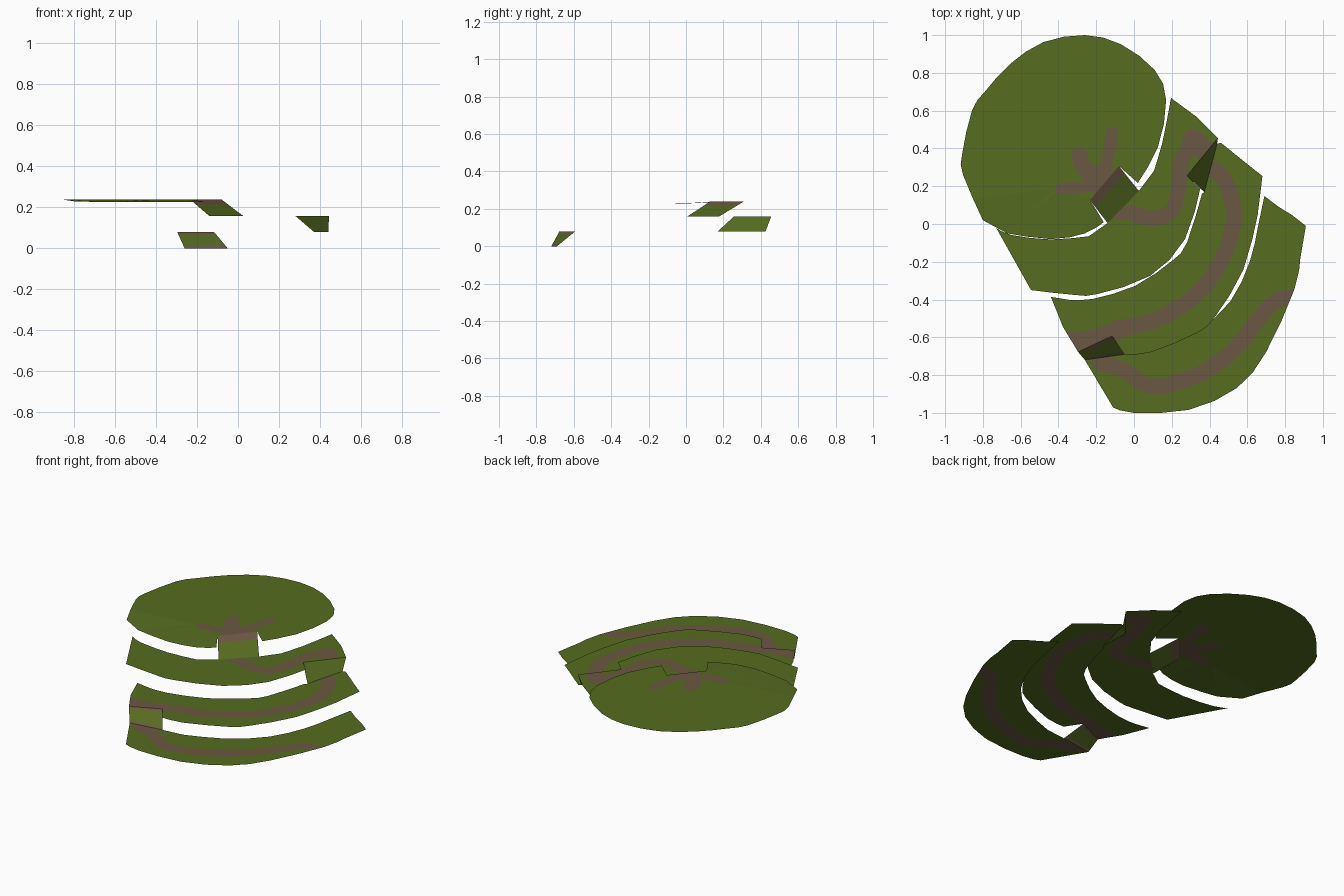
import bpy, math
from mathutils import Vector
from mathutils.geometry import delaunay_2d_cdt

if "Cube" in bpy.data.objects:
    bpy.data.objects.remove(bpy.data.objects["Cube"])


def material(name, rgb):
    m = bpy.data.materials.new(name)
    m.diffuse_color = (*rgb, 1)
    m.use_nodes = True
    m.node_tree.nodes["Principled BSDF"].inputs["Base Color"].default_value = m.diffuse_color
    return m


GRASS = material("grass_green", (0.093, 0.150, 0.0145))
DIRT = material("dirt_brown", (0.147, 0.096, 0.054))
Z = [0.0, 0.079, 0.158, 0.238]      # terrace heights, low to high


def smooth(pts, n=2):
    """Curve through the points, n segments between neighbours."""
    p = [Vector(q) for q in pts]
    out = []
    for i in range(len(p) - 1):
        a, b, c, d = p[max(i - 1, 0)], p[i], p[i + 1], p[min(i + 2, len(p) - 1)]
        for k in range(n):
            t = k / n
            out.append(b + 0.5 * t * (c - a + t * (2 * a - 5 * b + 4 * c - d
                                                   + t * (3 * b - a - 3 * c + d))))
    return out + [p[-1]]


def inside(c, poly):
    hit = False
    for a, b in zip(poly, poly[1:] + poly[:1]):
        if (a.y > c.y) != (b.y > c.y):
            if c.x < a.x + (c.y - a.y) * (b.x - a.x) / (b.y - a.y):
                hit = not hit
    return hit


def disc(c, r):
    return [Vector((c[0] + r * math.cos(k * math.pi / 5), c[1] + r * math.sin(k * math.pi / 5)))
            for k in range(10)]


def strip(pts, r):
    """Path of half width r as quads, with a rounded start."""
    line = smooth(pts, 3)
    left, right = [], []
    for i, p in enumerate(line):
        d = (line[min(i + 1, len(line) - 1)] - line[max(i - 1, 0)]).normalized()
        n = Vector((-d.y, d.x)) * r
        left.append(p + n)
        right.append(p - n)
    quads = [[left[i], left[i + 1], right[i + 1], right[i]] for i in range(len(line) - 1)]
    return quads + [disc(pts[0], r)]


def add_mesh(name, verts, faces, mats):
    me = bpy.data.meshes.new(name)
    me.from_pydata(verts, [], faces)
    me.materials.append(GRASS)
    me.materials.append(DIRT)
    for poly, m in zip(me.polygons, mats):
        poly.material_index = m
    bpy.context.collection.objects.link(bpy.data.objects.new(name, me))


def terrace(name, outline, path, height):
    """Flat sheet with the path cut into it; height is a function of y."""
    outline = [Vector(p) for p in outline]
    pts, edges = [], []
    for poly in [outline] + path:
        s, n = len(pts), len(poly)
        pts += poly
        edges += [(s + i, s + (i + 1) % n) for i in range(n)]
    v, _, tris, *_ = delaunay_2d_cdt(pts, edges, [], 0, 1e-5)
    faces, mats = [], []
    for t in tris:
        a, b, c = (v[i] for i in t)
        area = (b - a).x * (c - a).y - (b - a).y * (c - a).x
        mid = (a + b + c) / 3
        if abs(area) < 1e-9 or not inside(mid, outline):
            continue
        faces.append(list(t) if area > 0 else list(t)[::-1])
        mats.append(int(any(inside(mid, q) for q in path)))
    used = sorted({i for f in faces for i in f})
    new = {old: k for k, old in enumerate(used)}
    add_mesh(name, [(v[i].x, v[i].y, height(v[i].y)) for i in used],
             [[new[i] for i in f] for f in faces], mats)


def ramp(name, top, bottom, level, cuts):
    """Sloping quad from one terrace to the next; cuts are (end, material)."""
    verts, faces, mats, start = [], [], [], 0
    for t in [0] + [c[0] for c in cuts]:
        for a, b in zip(top, bottom):
            p = Vector(a).lerp(Vector(b), t)
            verts.append((p.x, p.y, Z[level + 1] + (Z[level] - Z[level + 1]) * t))
    for k, (_, m) in enumerate(cuts):
        faces.append((2 * k, 2 * k + 2, 2 * k + 3, 2 * k + 1))
        mats.append(m)
    add_mesh(name, verts, faces, mats)


# ramp edges: (left, right) at the top and at the bottom
r3_top, r3_bot = [(-0.233, 0.127), (-0.08, 0.307)], [(-0.14, 0.005), (0.026, 0.175)]
r2_top, r2_bot = [(0.28, 0.255), (0.444, 0.455)], [(0.372, 0.169), (0.44, 0.425)]
r1_top, r1_bot = [(-0.296, -0.677), (-0.116, -0.593)], [(-0.26, -0.72), (-0.05, -0.69)]

# top plateau, with a notch for its ramp
plateau = (
    smooth([(0.02, 0.217), (0.127, 0.407), (0.17, 0.656), (0.11, 0.815), (-0.07, 0.952),
            (-0.26, 1.0), (-0.48, 0.963), (-0.656, 0.847), (-0.79, 0.70), (-0.857, 0.603),
            (-0.91, 0.37), (-0.905, 0.26), (-0.80, 0.02)])
    + smooth([(-0.67, -0.05), (-0.44, -0.08), (-0.26, -0.05), (-0.16, 0.01)])
    + r3_top)
fingers = (strip([(-0.115, 0.487), (-0.135, 0.37), (-0.17, 0.20)], 0.032)
           + strip([(-0.29, 0.366), (-0.26, 0.29), (-0.15, 0.20)], 0.042)
           + strip([(-0.39, 0.185), (-0.285, 0.195), (-0.15, 0.22)], 0.032)
           + [disc((-0.17, 0.235), 0.085)])
terrace("top_plateau", plateau, fingers,
        lambda y: Z[3] - 0.012 * min(1, max(0, (0.12 - y) / 0.14)))

# upper terrace
upper = (
    smooth([(0.196, 0.667), (0.333, 0.566), (0.444, 0.455)], 1) + [r2_top[0]]
    + smooth([(0.35, 0.185), (0.27, -0.08), (0.085, -0.275), (-0.19, -0.37), (-0.31, -0.376),
              (-0.545, -0.35)])
    + smooth([(-0.73, -0.02), (-0.65, -0.058), (-0.44, -0.082), (-0.24, -0.065)]) + r3_bot
    + smooth([(0.105, 0.28), (0.15, 0.43), (0.196, 0.667)])[:-1])
terrace("upper_terrace", upper,
        strip([(-0.10, 0.06), (-0.02, 0.06), (0.10, 0.03), (0.20, 0.07), (0.235, 0.19),
               (0.25, 0.32), (0.30, 0.43)], 0.04)
        + strip([(0.31, 0.45), (0.36, 0.40), (0.42, 0.34)], 0.055),
        lambda y: Z[2])

# middle terrace
middle = (
    [r2_bot[0], r2_bot[1], (0.46, 0.43), (0.60, 0.317), (0.68, 0.254)]
    + smooth([(0.655, 0.05), (0.58, -0.24), (0.43, -0.49), (0.333, -0.577), (0.085, -0.68),
              (-0.05, -0.692)])
    + [r1_top[1], r1_top[0]]
    + smooth([(-0.376, -0.545), (-0.44, -0.386)], 1)
    + smooth([(-0.34, -0.402), (-0.22, -0.397), (0.005, -0.328), (0.20, -0.196), (0.28, -0.10),
              (0.36, 0.16)]))
terrace("middle_terrace", middle,
        strip([(0.43, 0.29), (0.48, 0.23), (0.525, 0.10), (0.52, -0.03), (0.47, -0.18),
               (0.38, -0.32), (0.27, -0.42), (0.11, -0.51), (-0.05, -0.55)], 0.042)
        + strip([(-0.06, -0.55), (-0.20, -0.605), (-0.38, -0.625)], 0.05),
        lambda y: Z[1])

# lower terrace
lower = (
    r1_bot
    + smooth([(0.085, -0.675), (0.32, -0.578), (0.51, -0.41), (0.614, -0.196), (0.655, -0.02),
              (0.69, 0.148)])
    + smooth([(0.767, 0.09), (0.836, 0.048), (0.91, -0.01)], 1)
    + smooth([(0.88, -0.185), (0.85, -0.344), (0.70, -0.677), (0.545, -0.868), (0.29, -0.984),
              (0.0, -1.0), (-0.11, -0.972)]))
terrace("lower_terrace", lower,
        strip([(-0.18, -0.735), (-0.05, -0.775), (0.085, -0.86), (0.27, -0.825), (0.43, -0.746),
               (0.56, -0.635), (0.68, -0.476), (0.77, -0.40), (0.92, -0.375)], 0.042),
        lambda y: Z[0])

# ramps linking the terraces
ramp("upper_ramp", r3_top, r3_bot, 2, [(0.3, 1), (1, 0)])
ramp("middle_ramp", r2_top, r2_bot, 1, [(1, 0)])
ramp("lower_ramp", r1_top, r1_bot, 0, [(0.15, 1), (0.85, 0), (1, 1)])
